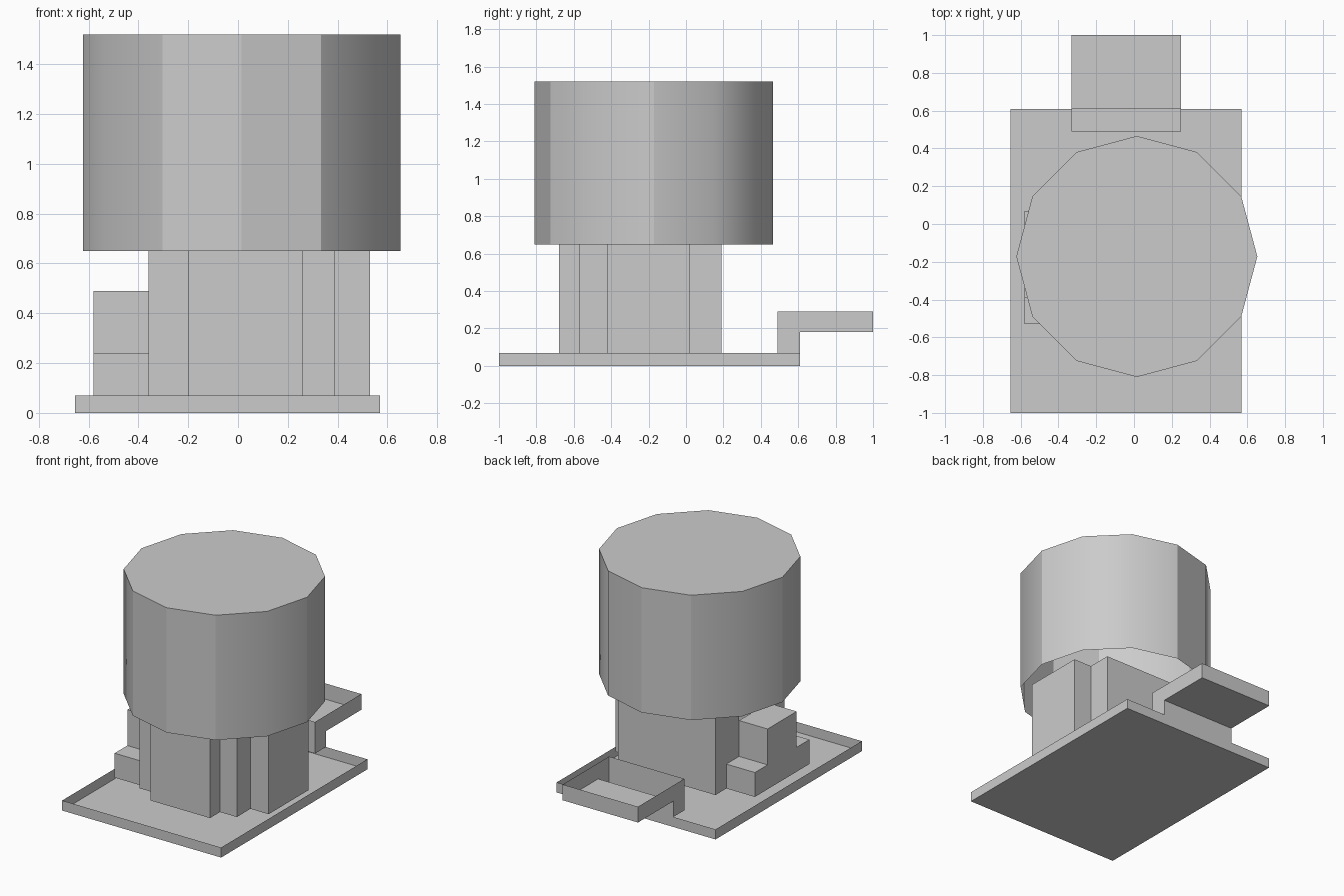
import bpy
import bmesh
import math

old = bpy.data.objects.get("Cube")
if old:
    bpy.data.objects.remove(old, do_unlink=True)

grey = bpy.data.materials.new("plain_grey")
grey.use_nodes = True
colour = (0.6, 0.6, 0.6, 1)
grey.diffuse_color = colour
grey.node_tree.nodes["Principled BSDF"].inputs["Base Color"].default_value = colour


def finish(name, bm):
    bmesh.ops.remove_doubles(bm, verts=bm.verts, dist=0.0001)
    bmesh.ops.recalc_face_normals(bm, faces=bm.faces)
    mesh = bpy.data.meshes.new(name)
    bm.to_mesh(mesh)
    bm.free()
    mesh.materials.append(grey)
    obj = bpy.data.objects.new(name, mesh)
    bpy.context.scene.collection.objects.link(obj)
    return obj


def face(bm, points):
    return bm.faces.new([bm.verts.new(p) for p in points])


def sweep(bm, outline, place, a, b, closed=True):
    """Walls along an outline, from level a to level b."""
    ends = outline[1:] + outline[:1] if closed else outline[1:]
    for p, q in zip(outline, ends):
        face(bm, [place(p, a), place(q, a), place(q, b), place(p, b)])


def upright(p, h):
    return (p[0], p[1], h)


def sideways(p, x):
    return (x, p[0], p[1])


RIM = 0.07      # top of the base rim
TOP = 0.65      # top of the tower

# Base tray: floor with a thin upright rim, open above
bm = bmesh.new()
base = [(-0.655, -1), (0.57, -1), (0.57, 0.61), (-0.655, 0.61)]
sweep(bm, base, upright, 0, RIM)
face(bm, [upright(p, 0) for p in base])
finish("base_tray", bm)

# Rear shelf: stepped open trough that overhangs the back of the base
bm = bmesh.new()
step = [(0.49, 0.29), (0.49, RIM), (0.61, RIM), (0.61, 0.18), (1, 0.18), (1, 0.29)]
sweep(bm, step, sideways, -0.33, 0.25, closed=False)
for x in (-0.33, 0.25):
    face(bm, [sideways(p, x) for p in step])
finish("rear_shelf", bm)

# Tower walls, with an opening in the side above the stepped block
bm = bmesh.new()
plan = [(-0.36, -0.57), (-0.2, -0.57), (-0.2, -0.68), (0.26, -0.68),
        (0.26, -0.57), (0.39, -0.57), (0.39, -0.42), (0.53, -0.42),
        (0.53, 0.02), (0.39, 0.02), (0.39, 0.19), (-0.36, 0.19)]
sweep(bm, plan, upright, RIM, TOP, closed=False)
notched = [(0.19, RIM), (0.19, TOP), (-0.07, TOP), (-0.07, 0.49),
           (-0.39, 0.49), (-0.39, TOP), (-0.57, TOP), (-0.57, RIM)]
face(bm, [sideways(p, -0.36) for p in notched])
finish("tower", bm)

# Stepped block on the side of the tower
bm = bmesh.new()
half = [(0.3, RIM), (0.3, 0.24), (0.16, 0.24), (0.16, 0.49)]
mid = -0.23
steps = [(mid + d, z) for d, z in half] + [(mid - d, z) for d, z in reversed(half)]
sweep(bm, steps, sideways, -0.58, -0.36)
face(bm, [sideways(p, -0.58) for p in steps])
finish("stepped_block", bm)

# Drum: twelve-sided, closed above and open below, with a few hard edges
bm = bmesh.new()
cx, cy, radius = 0.015, -0.172, 0.638
ring = [(cx + radius * math.cos(math.radians(a)), cy + radius * math.sin(math.radians(a)))
        for a in range(0, 360, 30)]
sweep(bm, ring, upright, TOP, 1.52)
face(bm, [upright(p, 1.52) for p in ring])
drum = finish("drum", bm)

bm = bmesh.new()
bm.from_mesh(drum.data)
hard = (0, 90, 120, 180, 240, 270, 300)
for f in bm.faces:
    f.smooth = True
for e in bm.edges:
    v, w = e.verts
    angle = round(math.degrees(math.atan2(v.co.y - cy, v.co.x - cx))) % 360
    e.smooth = abs(v.co.z - w.co.z) > 0.1 and angle not in hard
bm.to_mesh(drum.data)
bm.free()
